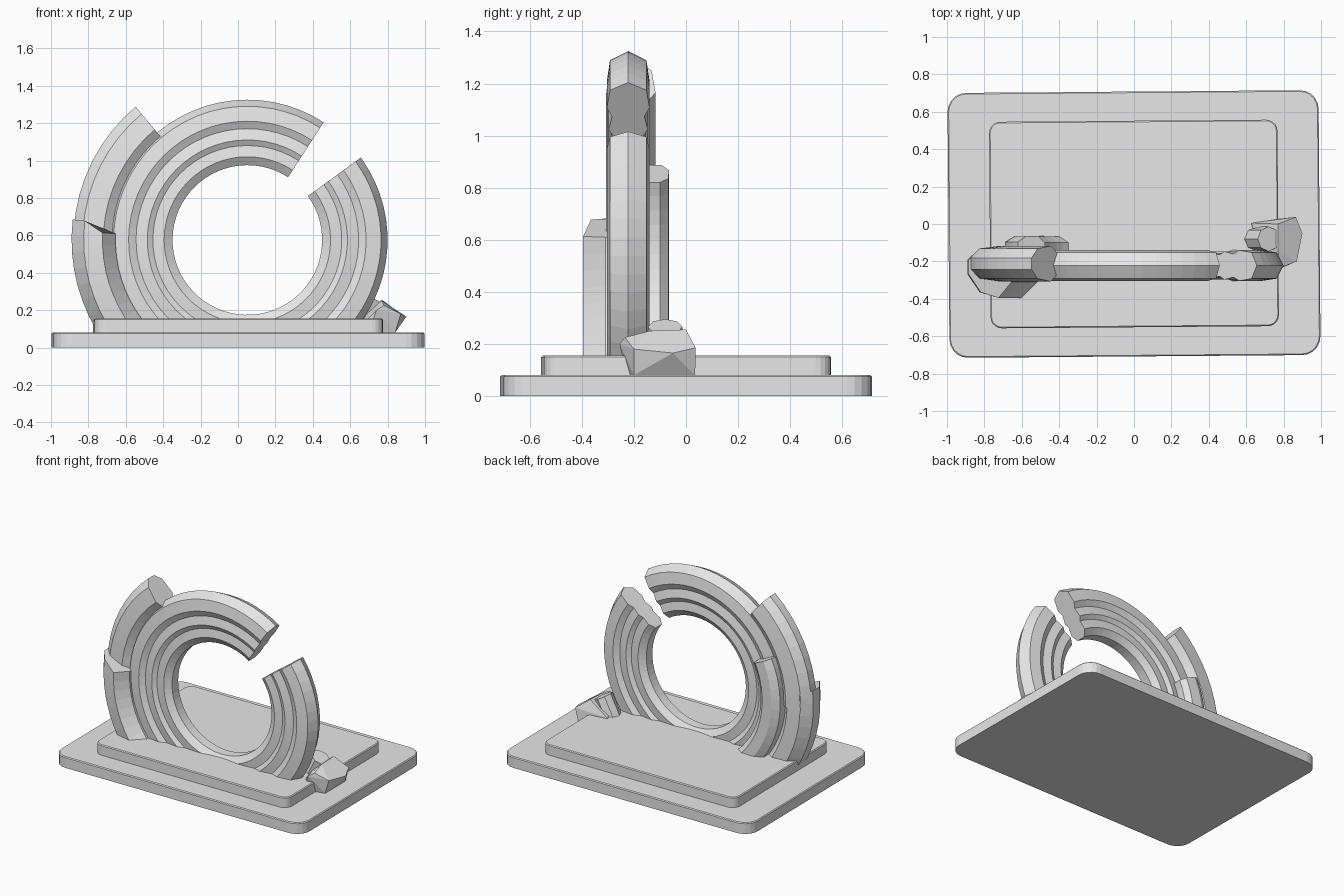
import bpy, bmesh, math
from mathutils import Matrix, Vector

cube = bpy.data.objects.get("Cube")
if cube:
    bpy.data.objects.remove(cube, do_unlink=True)

stone = bpy.data.materials.new("light grey stone")
stone.use_nodes = True
stone.diffuse_color = (0.8, 0.8, 0.8, 1)
stone.node_tree.nodes["Principled BSDF"].inputs["Base Color"].default_value = (0.8, 0.8, 0.8, 1)

CENTRE_X, CENTRE_Z = 0.05, 0.575   # shared centre of all the arcs
FLOOR = 0.08                       # arcs end inside the plinth


def finish(bm, name):
    bmesh.ops.recalc_face_normals(bm, faces=bm.faces)
    mesh = bpy.data.meshes.new(name)
    bm.to_mesh(mesh)
    bm.free()
    mesh.materials.append(stone)
    obj = bpy.data.objects.new(name, mesh)
    bpy.context.collection.objects.link(obj)
    return obj


def slab(name, hx, hy, z0, z1, radius):
    """Rounded rectangular slab with a fine edge bevel."""
    bm = bmesh.new()
    bmesh.ops.create_cube(bm, size=1)
    bmesh.ops.scale(bm, vec=(2 * hx, 2 * hy, z1 - z0), verts=bm.verts)
    bmesh.ops.translate(bm, vec=(0, 0, (z0 + z1) / 2), verts=bm.verts)
    upright = [e for e in bm.edges if abs(e.verts[0].co.z - e.verts[1].co.z) > 0.01]
    bmesh.ops.bevel(bm, geom=upright, offset=radius, segments=5, profile=0.5, affect='EDGES')
    rim = [e for e in bm.edges if all(v.co.z > z1 - 0.001 for v in e.verts)]
    bmesh.ops.bevel(bm, geom=rim, offset=0.006, segments=1, affect='EDGES')
    bmesh.ops.rotate(bm, matrix=Matrix.Rotation(math.radians(0.45), 3, 'Z'), verts=bm.verts)
    return finish(bm, name)


def arc(name, profile, start, end, slant=None):
    """Sweep a closed (radius, y) profile about the shared centre; slant shifts the first end."""
    bm = bmesh.new()
    steps = max(2, round((end - start) / 5.6))
    rings = []
    for i in range(steps + 1):
        ring = []
        for r, y in profile:
            first = start + (slant(r) if slant else 0)
            a = math.radians(first + (end - first) * i / steps)
            ring.append(bm.verts.new((CENTRE_X + r * math.cos(a), y, CENTRE_Z + r * math.sin(a))))
        rings.append(ring)
    n = len(profile)
    for a, b in zip(rings, rings[1:]):
        for k in range(n):
            bm.faces.new((a[k], a[(k + 1) % n], b[(k + 1) % n], b[k]))
    bm.faces.new(rings[0])
    bm.faces.new(rings[-1])
    bmesh.ops.recalc_face_normals(bm, faces=bm.faces)
    # trim away what would pass through the plinth
    cut = bmesh.ops.bisect_plane(bm, geom=bm.verts[:] + bm.edges[:] + bm.faces[:],
                                 plane_co=(0, 0, FLOOR), plane_no=(0, 0, 1), clear_inner=True)
    edges = [g for g in cut["geom_cut"] if isinstance(g, bmesh.types.BMEdge)]
    if edges:
        bmesh.ops.holes_fill(bm, edges=edges, sides=0)
    return finish(bm, name)


def mirrored(half, y):
    """Full cross-section from (radius, half width) points, outside to inside."""
    return [(r, y - w) for r, w in half] + [(r, y + w) for r, w in reversed(half) if w > 0]


# Two-step plinth
slab("plinth_base", 0.992, 0.708, 0, 0.08, 0.1)
slab("plinth_step", 0.771, 0.552, 0.07, 0.155, 0.06)

# Broken ring with stepped mouldings
ring_half = [(0.75, 0.0), (0.715, 0.07), (0.635, 0.082), (0.595, 0.062), (0.535, 0.075),
             (0.505, 0.058), (0.445, 0.066), (0.4, 0.035)]
arc("broken_ring", mirrored(ring_half, -0.222), 57, 396)

# Outer fragments hugging the ring
upper_half = [(0.93, 0.03), (0.88, 0.08), (0.77, 0.095), (0.705, 0.05)]
upper = arc("upper_outer_fragment", mirrored(upper_half, -0.212), 130, 182)
lower_profile = [(0.94, -0.27), (0.875, -0.365), (0.775, -0.395), (0.705, -0.31),
                 (0.705, -0.19), (0.775, -0.125), (0.875, -0.13), (0.94, -0.19)]
arc("lower_outer_fragment", lower_profile, 173.3, 222,
    slant=lambda r: 3.9 if r < 0.8 else 0)

# Narrow fragment fixed to the back of the ring
back_profile = [(0.58, -0.16), (0.58, -0.1), (0.615, -0.068), (0.69, -0.065),
                (0.74, -0.095), (0.74, -0.16)]
arc("back_fragment", back_profile, 155, 228)

# Fallen boulder
bm = bmesh.new()
for p in [(0.62, 0.01, 0.08), (0.84, 0.035, 0.08), (0.84, -0.2, 0.08), (0.7, -0.23, 0.08),
          (0.62, -0.15, 0.08), (0.9, -0.05, 0.165), (0.865, 0.037, 0.185), (0.87, -0.2, 0.18),
          (0.77, 0.0, 0.255), (0.77, -0.14, 0.25), (0.78, -0.235, 0.225), (0.74, -0.255, 0.2),
          (0.63, 0.005, 0.16)]:
    bm.verts.new(p)
hull = bmesh.ops.convex_hull(bm, input=bm.verts)
bmesh.ops.delete(bm, geom=[v for v in bm.verts if not v.link_faces], context='VERTS')
bmesh.ops.dissolve_limit(bm, angle_limit=math.radians(8), verts=bm.verts, edges=bm.edges)
finish(bm, "fallen_boulder")

# Small tilted chunk lying on the boulder
bm = bmesh.new()
bmesh.ops.create_cone(bm, cap_ends=True, segments=8, radius1=0.066, radius2=0.066, depth=0.16)
tilt = Matrix.Rotation(math.radians(27), 3, 'Y')
bmesh.ops.rotate(bm, matrix=tilt, verts=bm.verts)
bmesh.ops.translate(bm, vec=Vector((0.72, -0.08, 0.265)) - tilt @ Vector((0, 0, 0.08)), verts=bm.verts)
finish(bm, "fallen_chunk")
